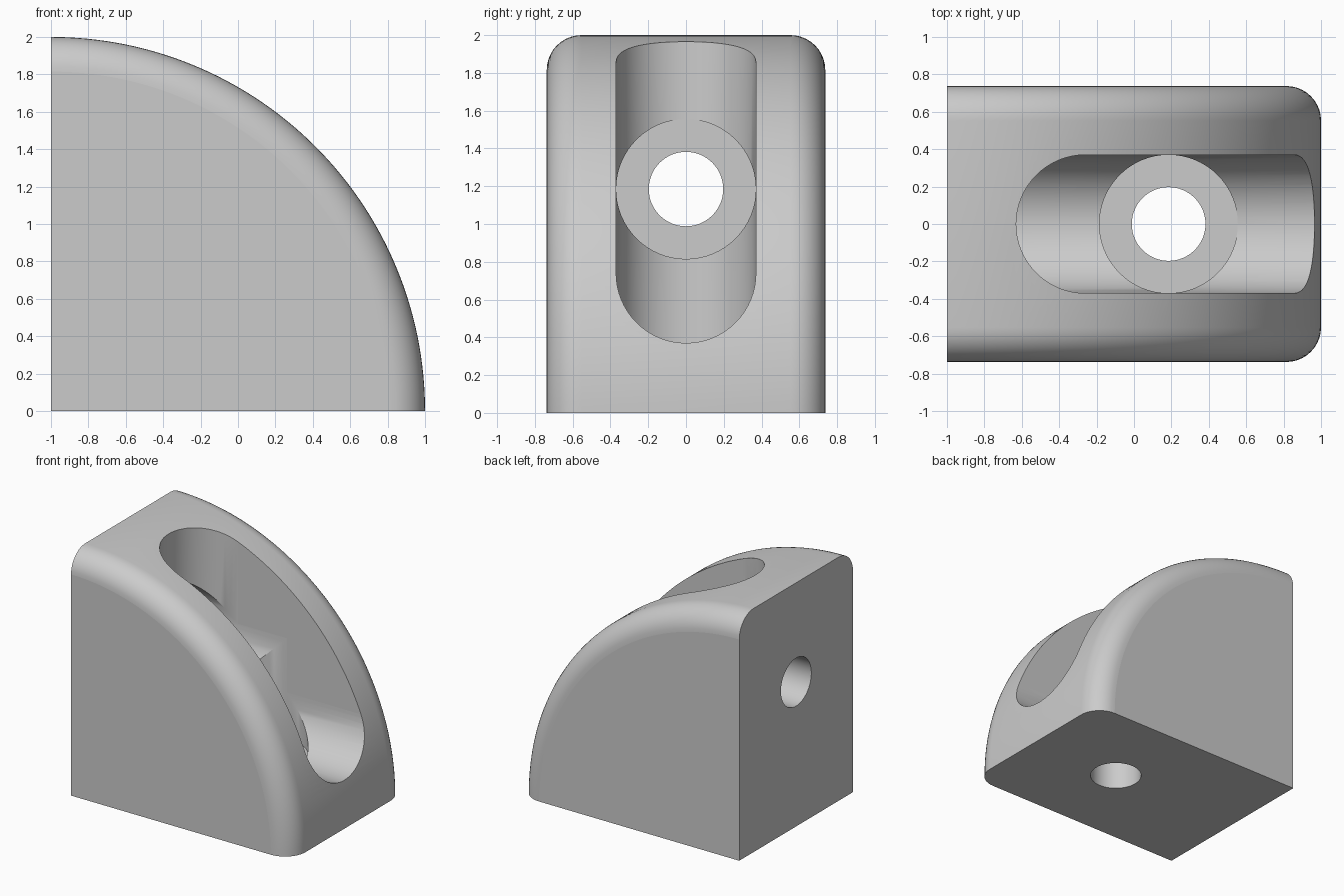
import bpy, bmesh, math

cube = bpy.data.objects.get("Cube")
if cube:
    bpy.data.objects.remove(cube, do_unlink=True)

R = 2.0          # radius of the quarter round
HALF = 0.7375    # half width
FILLET = 0.185
POCKET = 0.37    # screw head clearance radius
BORE = 0.197     # screw hole radius
AXIS = 1.185     # screw axis distance from the opposite mounting face
FLOOR = 0.369    # thickness left under the screw head
END = 0.74       # centre of the rounded slot end
SEG = 64

grey = bpy.data.materials.new("plain_grey")
grey.use_nodes = True
grey.diffuse_color = (0.6, 0.6, 0.6, 1)
grey.node_tree.nodes["Principled BSDF"].inputs["Base Color"].default_value = (0.6, 0.6, 0.6, 1)


def arc(cx, cy, r, a0, a1, n):
    """Points along an arc, both ends included."""
    return [(cx + r * math.cos(a0 + (a1 - a0) * i / n),
             cy + r * math.sin(a0 + (a1 - a0) * i / n)) for i in range(n + 1)]


def prism(name, profile, start, stop, place):
    """Extrude a closed profile from start to stop; place maps (p, q, depth) to xyz."""
    bm = bmesh.new()
    ends = [[bm.verts.new(place(p, q, d)) for p, q in profile] for d in (start, stop)]
    n = len(profile)
    bm.faces.new(ends[0])
    bm.faces.new(ends[1][::-1])
    for i in range(n):
        j = (i + 1) % n
        bm.faces.new((ends[0][i], ends[1][i], ends[1][j], ends[0][j]))
    bmesh.ops.recalc_face_normals(bm, faces=bm.faces)
    mesh = bpy.data.meshes.new(name)
    bm.to_mesh(mesh)
    bm.free()
    mesh.materials.append(grey)
    obj = bpy.data.objects.new(name, mesh)
    bpy.context.collection.objects.link(obj)
    return obj


# Quarter round body with filleted curved edges
outline = [(0, 0)] + arc(0, 0, R, 0, math.pi / 2, SEG)
body = prism("corner_bracket", outline, -HALF, HALF, lambda p, q, d: (p - 1, d, q))
bm = bmesh.new()
bm.from_mesh(body.data)
rims = [e for e in bm.edges
        if abs(e.verts[0].co.y - e.verts[1].co.y) < 1e-4
        and all(abs(math.hypot(v.co.x + 1, v.co.z) - R) < 1e-4 for v in e.verts)]
bmesh.ops.bevel(bm, geom=rims, offset=FILLET, offset_type='OFFSET', segments=10,
                profile=0.5, affect='EDGES', clamp_overlap=False)
bm.to_mesh(body.data)
bm.free()

# Cutters for each screw: bore, head pocket and open slot
def circle(r):
    return arc(0, AXIS, r, 0, 2 * math.pi, SEG)[:-1]

slot = arc(0, END, POCKET, math.pi, 2 * math.pi, SEG // 2) + [(POCKET, 2.4), (-POCKET, 2.4)]
directions = {"side": lambda p, q, d: (d - 1, p, q),
              "upper": lambda p, q, d: (q - 1, p, d)}
cutters = []
for label, place in directions.items():
    cutters.append(prism(label + "_slot_cutter", slot, AXIS, 2.4, place))
    cutters.append(prism(label + "_pocket_cutter", circle(POCKET), FLOOR, 2.4, place))
    cutters.append(prism(label + "_bore_cutter", circle(BORE), -0.2, 2.4, place))

for cutter in cutters:
    mod = body.modifiers.new(cutter.name, 'BOOLEAN')
    mod.operation = 'DIFFERENCE'
    mod.solver = 'EXACT'
    mod.object = cutter

# Bake the cuts and drop the cutters
bpy.context.view_layer.update()
result = bpy.data.meshes.new_from_object(
    body.evaluated_get(bpy.context.evaluated_depsgraph_get()))
body.modifiers.clear()
body.data = result
for cutter in cutters:
    bpy.data.objects.remove(cutter, do_unlink=True)

# Smooth curves, flat planes
bpy.ops.object.select_all(action='DESELECT')
body.select_set(True)
bpy.context.view_layer.objects.active = body
bpy.ops.object.shade_smooth_by_angle(angle=math.radians(25))
for face in body.data.polygons:
    if max(abs(c) for c in face.normal) > 0.99999:
        face.use_smooth = False
